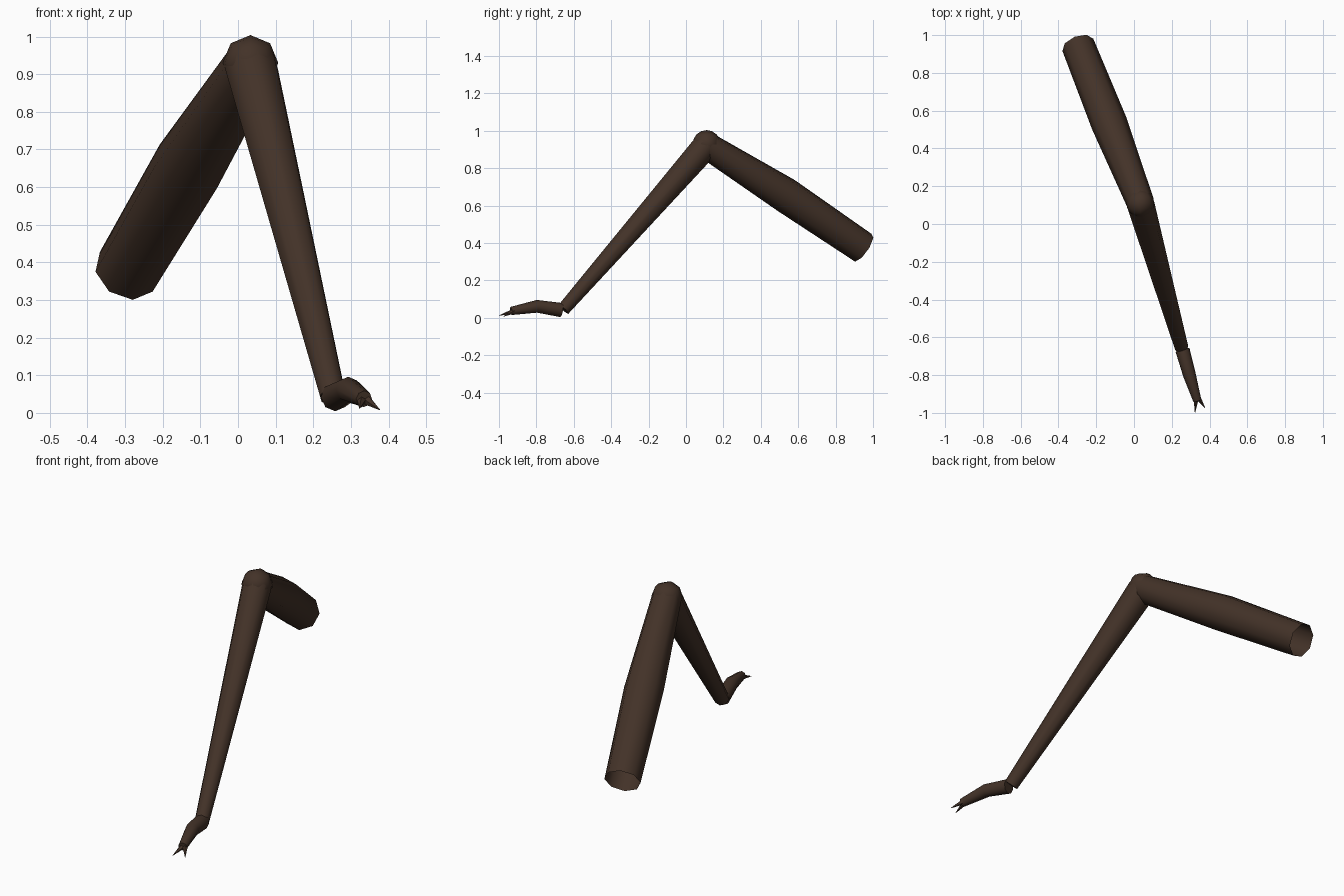
import bpy, bmesh, math
from mathutils import Vector

cube = bpy.data.objects.get("Cube")
if cube:
    bpy.data.objects.remove(cube)

brown = bpy.data.materials.new("dark_brown")
brown.use_nodes = True
colour = (0.056, 0.032, 0.021, 1)
brown.diffuse_color = colour
brown.node_tree.nodes["Principled BSDF"].inputs["Base Color"].default_value = colour


def finish(obj):
    obj.data.materials.append(brown)
    bpy.ops.object.select_all(action='DESELECT')
    obj.select_set(True)
    bpy.context.view_layer.objects.active = obj
    bpy.ops.object.shade_smooth_by_angle(angle=math.radians(50))


def tube(name, path, radii, sides=8, cap_start=True, cap_end=True):
    """Tapered tube whose rings stand across the path."""
    pts = [Vector(p) for p in path]
    bm = bmesh.new()
    rings = []
    for i, (p, r) in enumerate(zip(pts, radii)):
        tangent = (pts[min(i + 1, len(pts) - 1)] - pts[max(i - 1, 0)]).normalized()
        side = tangent.cross(Vector((0, 0, 1))).normalized()
        up = side.cross(tangent)
        turns = [math.tau * k / sides for k in range(sides)]
        rings.append([bm.verts.new(p + r * (up * math.cos(a) + side * math.sin(a)))
                      for a in turns])
    for a, b in zip(rings, rings[1:]):
        for k in range(sides):
            n = (k + 1) % sides
            bm.faces.new((a[k], a[n], b[n], b[k]))
    if cap_start:
        bm.faces.new(rings[0][::-1])
    if cap_end:
        bm.faces.new(rings[-1])
    bmesh.ops.recalc_face_normals(bm, faces=bm.faces)
    mesh = bpy.data.meshes.new(name)
    bm.to_mesh(mesh)
    bm.free()
    obj = bpy.data.objects.new(name, mesh)
    bpy.context.collection.objects.link(obj)
    finish(obj)


knee = (0.033, 0.11, 0.93)

# Thick upper leg, open where it would join the body
tube("upper_leg", [(-0.297, 0.948, 0.375), (-0.132, 0.535, 0.655), (0.035, 0.11, 0.922)],
     [0.088, 0.096, 0.073], cap_start=False, cap_end=False)

# Rounded knee joint
bpy.ops.mesh.primitive_uv_sphere_add(segments=8, ring_count=8, radius=0.074,
                                     location=knee, rotation=(math.pi / 2, 0, 0))
bpy.context.object.name = "knee"
finish(bpy.context.object)

# Slim lower leg
tube("lower_leg", [(0.035, 0.105, 0.918), (0.252, -0.655, 0.046)], [0.073, 0.036])

# Arched foot
tube("foot", [(0.257, -0.667, 0.042), (0.293, -0.797, 0.062), (0.335, -0.935, 0.037)],
     [0.038, 0.034, 0.022])

# Pair of pointed claws
for name, root, tip in (("left_claw", (0.341, -0.922, 0.035), (0.377, -0.975, 0.008)),
                        ("right_claw", (0.329, -0.922, 0.035), (0.323, -1.0, 0.012))):
    tube(name, [root, tip], [0.014, 0.001], sides=5)
